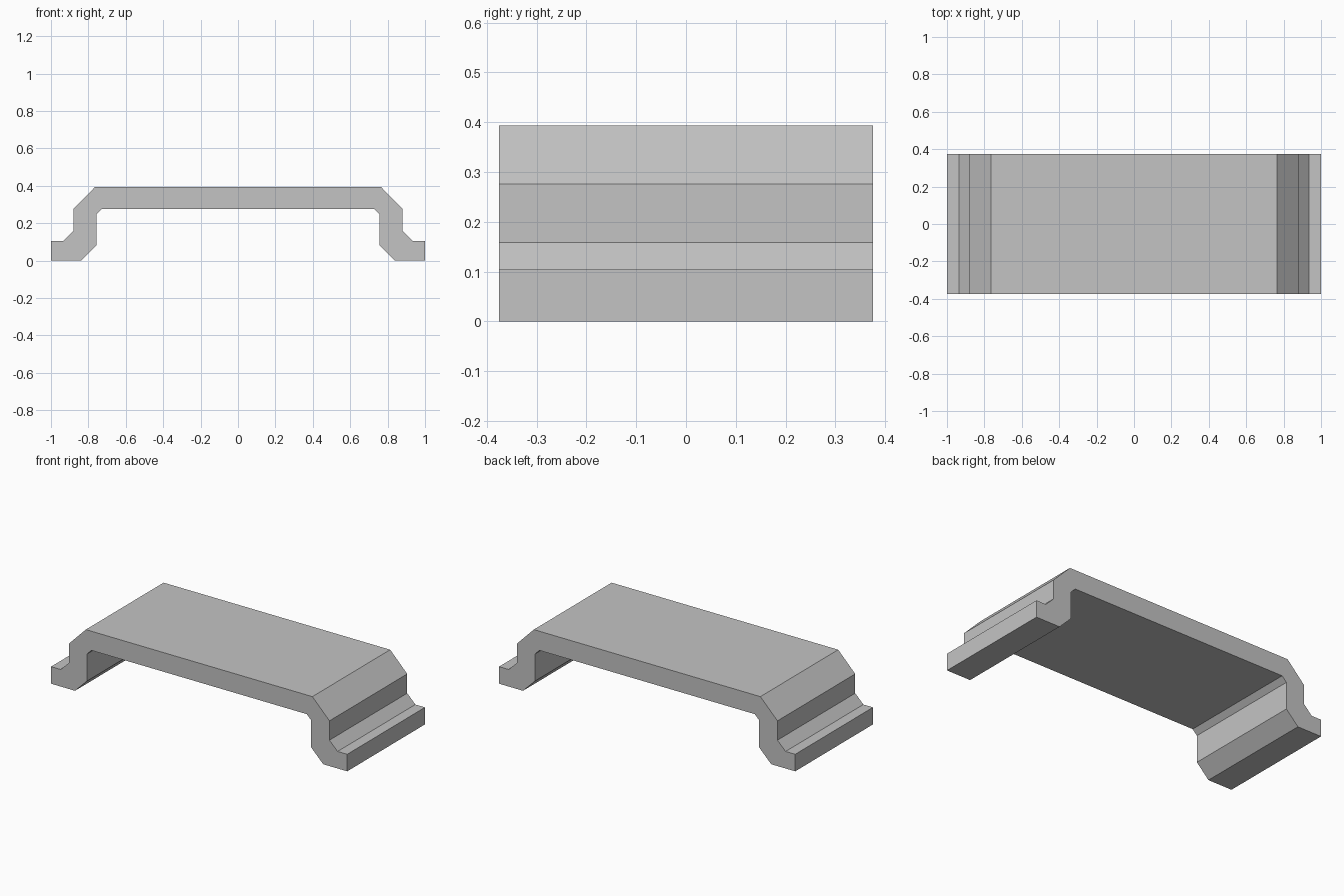
import bpy
import bmesh

cube = bpy.data.objects.get("Cube")
if cube:
    bpy.data.objects.remove(cube, do_unlink=True)

HALF_DEPTH = 0.375

# Plain grey material
grey = bpy.data.materials.new("grey")
grey.use_nodes = True
colour = (0.55, 0.55, 0.55, 1)
grey.diffuse_color = colour
grey.node_tree.nodes["Principled BSDF"].inputs["Base Color"].default_value = colour

# Left half of the bracket outline (x, z), from the top around the foot to the underside
half = [
    (0.765, 0.393), (0.88, 0.276), (0.88, 0.158), (0.935, 0.104),
    (1.0, 0.104), (1.0, 0.0), (0.838, 0.0), (0.757, 0.081),
    (0.757, 0.246), (0.727, 0.276),
]
outline = half + [(-x, z) for x, z in reversed(half)]

# Extrude the mirrored outline from front to back
bm = bmesh.new()
front = bm.faces.new([bm.verts.new((x, -HALF_DEPTH, z)) for x, z in outline])
sides = bmesh.ops.extrude_face_region(bm, geom=[front], use_keep_orig=True)
moved = [v for v in sides["geom"] if isinstance(v, bmesh.types.BMVert)]
bmesh.ops.translate(bm, verts=moved, vec=(0, 2 * HALF_DEPTH, 0))
bmesh.ops.recalc_face_normals(bm, faces=bm.faces)

mesh = bpy.data.meshes.new("bracket")
bm.to_mesh(mesh)
bm.free()
mesh.materials.append(grey)
bracket = bpy.data.objects.new("bracket", mesh)
bpy.context.collection.objects.link(bracket)
